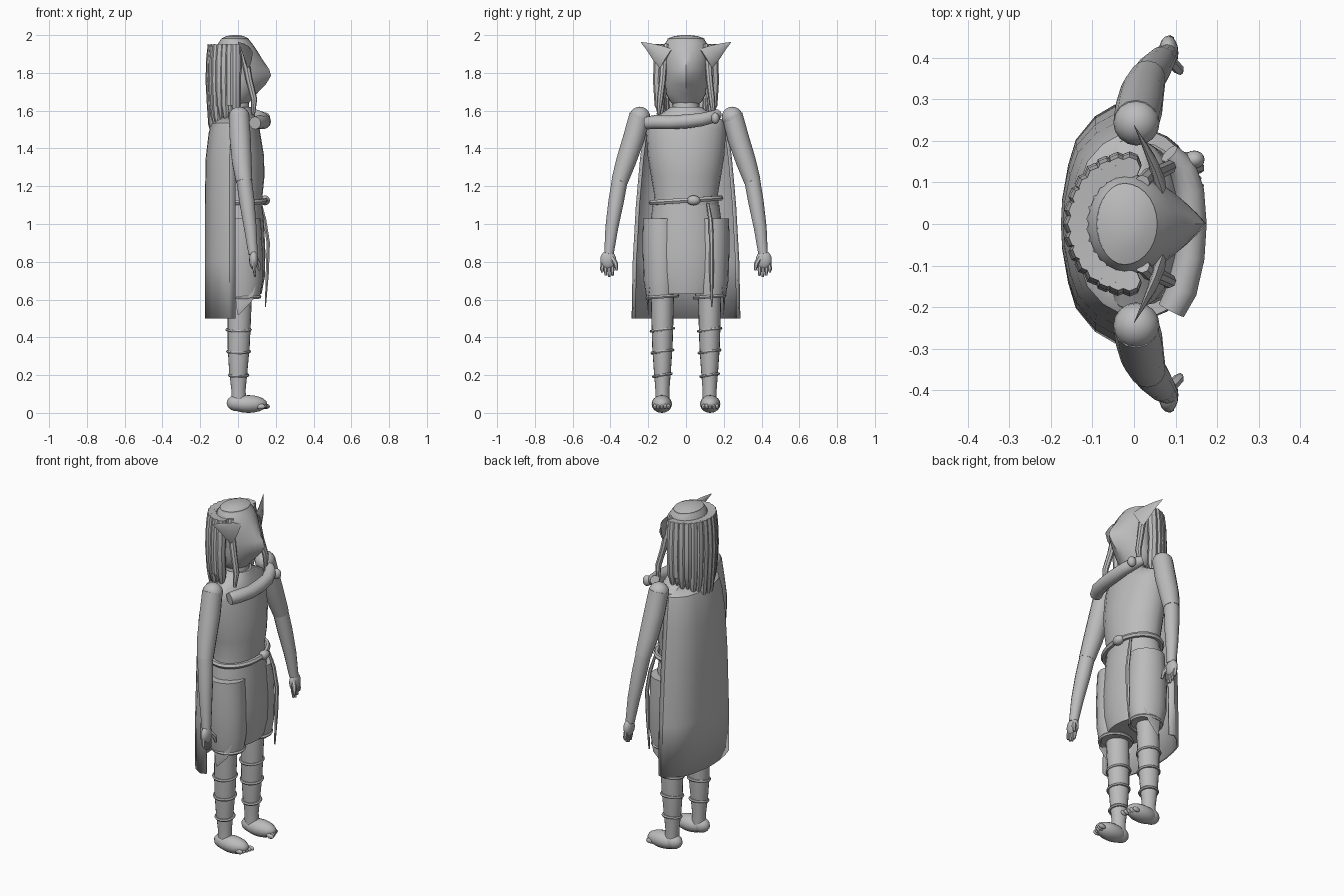
import bpy, bmesh, math
from mathutils import Vector, Matrix

grey = bpy.data.materials.new("plain grey")
grey.diffuse_color = (0.5, 0.5, 0.5, 1)


def finish(name, bm, angle=40):
    bmesh.ops.recalc_face_normals(bm, faces=bm.faces)
    me = bpy.data.meshes.new(name)
    bm.to_mesh(me)
    bm.free()
    me.materials.append(grey)
    me.shade_smooth()
    me.set_sharp_from_angle(angle=math.radians(angle))
    ob = bpy.data.objects.new(name, me)
    bpy.context.collection.objects.link(ob)
    return ob


def skin(name, rings, closed=False, caps=True, angle=40):
    """Bridge equal loops of points."""
    bm = bmesh.new()
    loops = [[bm.verts.new(p) for p in r] for r in rings]
    n = len(loops[0])
    pairs = list(zip(loops, loops[1:])) + ([(loops[-1], loops[0])] if closed else [])
    for a, b in pairs:
        for i in range(n):
            j = (i + 1) % n
            bm.faces.new((a[i], a[j], b[j], b[i]))
    if caps and not closed:
        bm.faces.new(loops[0])
        bm.faces.new(loops[-1])
    return finish(name, bm, angle)


def loft(name, rows, cy=0, n=20, angle=40):
    """Rows: z, back x, front x, half width, front pointedness."""
    rings = []
    for z, x0, x1, ry, k in rows:
        cx, ring = (x0 * 0.55 + x1 * 0.45), []
        for i in range(n):
            t = 2 * math.pi * i / n
            c, s = math.cos(t), math.sin(t)
            if c > 0:
                x = cx + (x1 - cx) * ((1 - k) * c + k * (1 - abs(s)))
            else:
                x = cx + (cx - x0) * c
            ring.append((x, cy + ry * s, z))
        rings.append(ring)
    return skin(name, rings, angle=angle)


def tube(name, pts, radii, n=10, ref=(1, 0, 0), flat=1.0, closed=False):
    """Sweep a round or flattened section along a path."""
    P, rings, ref = [Vector(p) for p in pts], [], Vector(ref)
    m = len(P)
    for i, p in enumerate(P):
        a = P[(i - 1) % m] if closed else P[max(i - 1, 0)]
        b = P[(i + 1) % m] if closed else P[min(i + 1, m - 1)]
        t = (b - a).normalized()
        u = t.cross(ref).normalized()
        v = u.cross(t)
        r = radii[i] if isinstance(radii, (list, tuple)) else radii
        rings.append([p + u * r * math.cos(w) + v * r * flat * math.sin(w)
                      for w in (2 * math.pi * k / n for k in range(n))])
    return skin(name, rings, closed)


def hoop(name, c, rx, ry, r, tilt=0.0):
    pts = []
    for i in range(24):
        t = 2 * math.pi * i / 24
        pts.append((c[0] + rx * math.cos(t), c[1] + ry * math.sin(t), c[2] + tilt * math.sin(t)))
    return tube(name, pts, r, 6, (0, 0, 1), closed=True)


def ball(name, c, size):
    bm = bmesh.new()
    bmesh.ops.create_uvsphere(bm, u_segments=16, v_segments=10, radius=1,
                              matrix=Matrix.Translation(c) @ Matrix.Diagonal((*size, 1)))
    return finish(name, bm)


# Head with pointed muzzle, crown cap and neck
loft("head", [(1.62, -0.05, 0.04, 0.05, 0), (1.65, -0.08, 0.065, 0.085, 0.1),
              (1.69, -0.10, 0.10, 0.105, 0.3), (1.74, -0.11, 0.148, 0.11, 0.5),
              (1.785, -0.115, 0.175, 0.113, 0.6), (1.82, -0.115, 0.165, 0.115, 0.5),
              (1.87, -0.115, 0.13, 0.12, 0.25), (1.92, -0.115, 0.10, 0.12, 0.05),
              (1.955, -0.105, 0.075, 0.112, 0), (1.98, -0.09, 0.055, 0.095, 0)], n=28)
loft("crown_cap", [(1.965, -0.09, 0.06, 0.1, 0), (1.982, -0.088, 0.056, 0.098, 0),
                   (1.995, -0.06, 0.03, 0.06, 0), (2.0, -0.03, 0.005, 0.02, 0)], n=28)
loft("neck", [(1.56, -0.075, 0.07, 0.078, 0), (1.61, -0.065, 0.06, 0.072, 0),
              (1.69, -0.06, 0.055, 0.065, 0)])

# Hanging locks around the back of the head
N = 15
for i in range(N):
    a = math.radians(180 + (i - (N - 1) / 2) * 13.5)
    c, s = math.cos(a), math.sin(a)
    end = 1.44 + 0.11 * abs(s) + 0.025 * (i % 2)
    pts = [(-0.02 + c * 0.118 * k, s * 0.14 * k, z) for z, k in
           ((1.95, 0.97), (1.88, 1.01), (1.76, 1.06), (1.63, 1.0), (end + 0.06, 0.97), (end, 0.98))]
    tube("hair_lock", pts, [0.026, 0.029, 0.027, 0.027, 0.023, 0.006], 8)

# Tunic body
loft("torso", [(1.05, -0.11, 0.13, 0.178, 0), (1.15, -0.11, 0.13, 0.168, 0),
               (1.25, -0.12, 0.14, 0.185, 0), (1.36, -0.13, 0.138, 0.203, 0),
               (1.50, -0.12, 0.115, 0.212, 0), (1.545, -0.10, 0.10, 0.205, 0),
               (1.585, -0.08, 0.085, 0.13, 0), (1.62, -0.07, 0.07, 0.082, 0)], n=24)
loft("skirt", [(0.63, -0.10, 0.125, 0.17, 0), (0.72, -0.12, 0.142, 0.2, 0),
               (0.85, -0.12, 0.145, 0.205, 0), (1.0, -0.115, 0.138, 0.19, 0),
               (1.10, -0.11, 0.13, 0.176, 0)], n=24)

# Belt with knot and hanging end
hoop("belt", (0.01, 0, 1.125), 0.133, 0.183, 0.015, 0.012)
ball("belt_knot", (0.143, 0.04, 1.125), (0.026, 0.036, 0.026))
tube("belt_tail", [(0.12, 0.115, 1.11), (0.142, 0.13, 1.02), (0.16, 0.135, 0.9),
                   (0.155, 0.135, 0.74), (0.145, 0.137, 0.56)],
     [0.008, 0.012, 0.013, 0.012, 0.004], 6, flat=0.8)

# Rolled scarf across the chest with a pin
tube("scarf_roll", [(0.09, -0.208, 1.535), (0.115, -0.16, 1.54), (0.134, -0.08, 1.538),
                    (0.138, 0.0, 1.543), (0.134, 0.08, 1.552), (0.115, 0.14, 1.567),
                    (0.085, 0.17, 1.585)],
     [0.034, 0.037, 0.036, 0.037, 0.035, 0.033, 0.025], 12, (0, 0, 1))
ball("scarf_pin", (0.145, 0.155, 1.56), (0.025, 0.022, 0.03))

# Long cape: a bent sheet, narrower at the shoulders
half = [(-0.17, 0), (-0.167, 0.06), (-0.153, 0.14), (-0.135, 0.2), (-0.09, 0.255), (-0.045, 0.282), (-0.015, 0.272)]
outline = [(x, -y) for x, y in half[:0:-1]] + half
levels = [(0.5, 1, 1), (0.8, 1, 0.98), (1.1, 1, 0.92), (1.35, 0.97, 0.84),
          (1.48, 0.88, 0.78), (1.53, 0.8, 0.74), (1.575, 0.45, 0.45)]
bm = bmesh.new()
rows = [[bm.verts.new((x * sx, y * sy, z)) for x, y in outline] for z, sx, sy in levels]
for a, b in zip(rows, rows[1:]):
    for i in range(len(outline) - 1):
        bm.faces.new((a[i], a[i + 1], b[i + 1], b[i]))
cape = finish("cape", bm, 30)
thick = cape.modifiers.new("thickness", 'SOLIDIFY')
thick.thickness = 0.012
thick.offset = 0

for s in (-1, 1):
    # Ear: flattened cone leaning outward
    tube("ear", [(0.06, s * 0.105, 1.875), (0.045, s * 0.15, 1.905), (0.02, s * 0.2, 1.94), (0.0, s * 0.238, 1.962)],
         [0.062, 0.046, 0.02, 0.002], 8, (1, 0.3 * s, 0), 0.25)
    # Thin lock beside the face
    tube("face_lock", [(0.02, s * 0.10, 1.95), (0.04, s * 0.118, 1.86), (0.06, s * 0.125, 1.76),
                       (0.085, s * 0.137, 1.66), (0.08, s * 0.145, 1.58)],
         [0.018, 0.02, 0.018, 0.017, 0.01], 8)
    # Arm: shoulder, sleeve and forearm
    ball("shoulder", (0.006, s * 0.245, 1.565), (0.056, 0.056, 0.056))
    tube("sleeve", [(0.005, s * 0.245, 1.575), (0.012, s * 0.278, 1.45), (0.02, s * 0.318, 1.33), (0.033, s * 0.352, 1.225)],
         [0.055, 0.057, 0.053, 0.044], 14)
    tube("forearm", [(0.032, s * 0.35, 1.235), (0.047, s * 0.37, 1.12), (0.065, s * 0.393, 0.98), (0.08, s * 0.408, 0.84)],
         [0.042, 0.041, 0.034, 0.025], 14)
    # Hand with fingers and thumb
    ball("palm", (0.083, s * 0.412, 0.81), (0.024, 0.042, 0.05))
    for k in range(4):
        y = 0.387 + k * 0.018
        tip = (0.725, 0.72, 0.728, 0.745)[k]
        tube("finger", [(0.083, s * y, 0.8), (0.087, s * (y + 0.003), 0.76), (0.09, s * (y + 0.002), tip)],
             [0.011, 0.011, 0.006], 6)
    tube("thumb", [(0.09, s * 0.39, 0.82), (0.108, s * 0.372, 0.79), (0.112, s * 0.366, 0.755)], [0.014, 0.013, 0.007], 6)
    # Loose short leg, cuff cord and a hanging cloth corner
    loft("trouser_leg", [(0.61, -0.07, 0.115, 0.08, 0), (0.7, -0.09, 0.13, 0.095, 0),
                         (0.85, -0.09, 0.13, 0.1, 0), (0.95, -0.08, 0.125, 0.1, 0),
                         (1.03, -0.075, 0.12, 0.097, 0)], s * 0.13)
    hoop("cuff_cord", (0.024, s * 0.125, 0.615), 0.09, 0.08, 0.01, 0.006)
    tube("cloth_corner", [(0.035, s * 0.19, 0.68), (0.03, s * 0.202, 0.6), (0.0, s * 0.2, 0.52)],
         [0.06, 0.045, 0.004], 8, (0, 1, 0), 0.12)
    # Wrapped lower leg
    loft("lower_leg", [(0.05, -0.035, 0.045, 0.038, 0), (0.12, -0.035, 0.04, 0.037, 0),
                       (0.22, -0.047, 0.05, 0.045, 0), (0.35, -0.055, 0.062, 0.054, 0),
                       (0.48, -0.055, 0.068, 0.058, 0), (0.66, -0.05, 0.075, 0.062, 0)], s * 0.125)
    for z, r in ((0.2, 0.049), (0.325, 0.058), (0.44, 0.062)):
        hoop("leg_wrap", (0.003, s * 0.125, z), r, r * 0.96, 0.008, 0.008)
    # Bare foot with toes
    ball("heel", (-0.005, s * 0.128, 0.052), (0.055, 0.043, 0.043))
    ball("foot", (0.055, s * 0.128, 0.047), (0.1, 0.054, 0.047))
    for k in range(5):
        ball("toe", (0.145 - 0.006 * k, s * (0.092 + k * 0.018), 0.034), (0.024, 0.01, 0.014))
